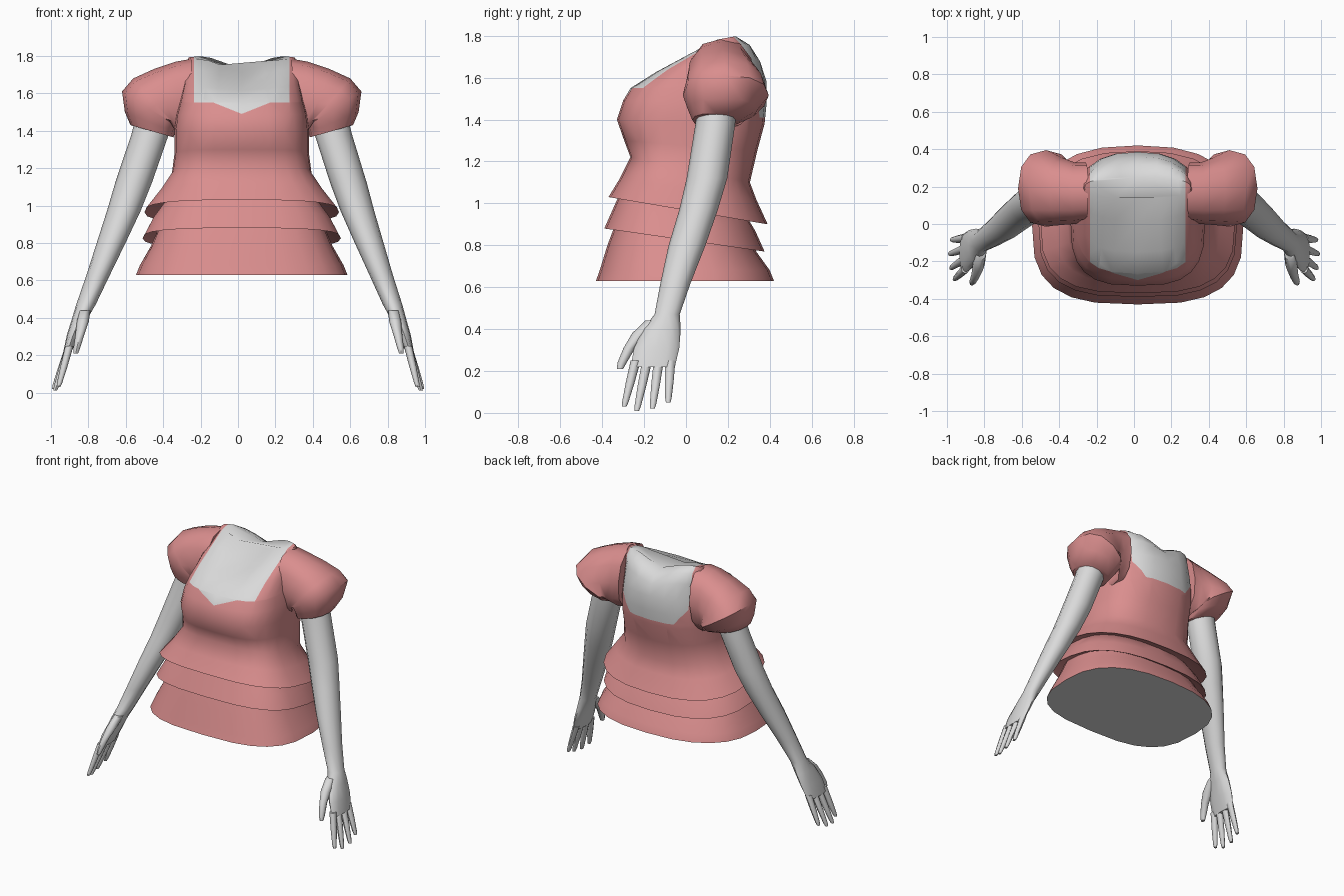
import bpy, bmesh, math
from mathutils import Vector

if "Cube" in bpy.data.objects:
    bpy.data.objects.remove(bpy.data.objects["Cube"])

C = 0.02  # body centre line


def material(name, rgb):
    m = bpy.data.materials.new(name)
    m.diffuse_color = (*rgb, 1)
    m.use_nodes = True
    m.node_tree.nodes["Principled BSDF"].inputs["Base Color"].default_value = m.diffuse_color
    return m


PINK = material("salmon cloth", (0.70, 0.27, 0.27))
GREY = material("pale grey skin", (0.70, 0.70, 0.70))


def power(v, n):
    return math.copysign(abs(v) ** (2 / n), v)


def loft(bm, rings):
    """Skin a list of equal point rings and close both ends."""
    vs = [[bm.verts.new(p) for p in r] for r in rings]
    k = len(vs[0])
    for a, b in zip(vs, vs[1:]):
        for i in range(k):
            j = (i + 1) % k
            bm.faces.new((a[i], a[j], b[j], b[i]))
    bm.faces.new(vs[0][::-1])
    bm.faces.new(vs[-1])


def finish(bm, name, mats, angle=50):
    bmesh.ops.recalc_face_normals(bm, faces=bm.faces)
    me = bpy.data.meshes.new(name)
    bm.to_mesh(me)
    bm.free()
    for m in mats:
        me.materials.append(m)
    ob = bpy.data.objects.new(name, me)
    bpy.context.collection.objects.link(ob)
    bpy.ops.object.select_all(action='DESELECT')
    ob.select_set(True)
    bpy.context.view_layer.objects.active = ob
    bpy.ops.object.shade_smooth_by_angle(angle=math.radians(angle))
    return ob


def body_ring(zf, yf, zb, yb, hw, k=24):
    """Tilted body section: squarer in front, rounder at the back."""
    pts = []
    for i in range(k):
        a = 2 * math.pi * i / k
        n = 3.0 if math.sin(a) < 0 else 2.5
        dx, s = hw * power(math.cos(a), n), power(math.sin(a), n)
        t = (s + 1) / 2
        z = zf + (zb - zf) * t
        # neck hollow between the shoulders
        z -= 0.07 * max(0, 1 - abs(dx) / 0.19) * min(1, max(0, (z - 1.6) / 0.15))
        pts.append((C + dx, yf + (yb - yf) * t, z))
    return pts


# Bodice with the first ruffle, rising to the bare shoulders
bm = bmesh.new()
loft(bm, [body_ring(*r) for r in (
    (1.06, -.31, .96, .27, .42), (1.03, -.37, .90, .39, .52),
    (1.12, -.315, 1.02, .335, .44), (1.22, -.265, 1.10, .305, .375),
    (1.30, -.295, 1.25, .34, .36), (1.40, -.33, 1.38, .375, .36),
    (1.49, -.30, 1.48, .385, .35), (1.55, -.265, 1.58, .385, .33),
    (1.63, -.15, 1.70, .36, .31), (1.72, .02, 1.765, .32, .30),
    (1.78, .14, 1.80, .25, .285))])


# Neckline: cut the surface along its edges, then colour the skin inside
def cut(co, no, keep):
    faces = [f for f in bm.faces if keep(f.calc_center_median())]
    geom = list({v for f in faces for v in f.verts}) + \
        list({e for f in faces for e in f.edges}) + faces
    bmesh.ops.bisect_plane(bm, geom=geom, plane_co=co, plane_no=no, dist=1e-4)


for s in (-1, 1):
    cut((C + s * .255, 0, 0), (1, 0, 0), lambda c: c.z > 1.35)
    cut((C, 0, 1.49), (-.4 * s, 0, 1),
        lambda c: c.y < 0 and c.z > 1.4 and 0 < s * (c.x - C) < .2)
    cut((C + s * .17, 0, 1.41), (-1.3 * s, 0, 1),
        lambda c: c.y > .25 and s * (c.x - C) > .1)
cut((0, 0, 1.55), (0, 0, 1), lambda c: c.y < .1)
cut((0, 0, 1.41), (0, 0, 1), lambda c: c.y > .1)
for f in bm.faces:
    c = f.calc_center_median()
    d = abs(c.x - C)
    edge = min(1.55, 1.49 + .4 * d) if c.y < .06 else 1.41 + 1.3 * max(0, d - .17)
    f.material_index = int(d < .255 and c.z > edge)
finish(bm, "bodice", (PINK, GREY))

# Lower ruffles, each tucked under the one above
for name, rings in (
    ("middle_ruffle", ((.91, -.32, .83, .28, .44), (.88, -.39, .77, .375, .53),
                       (.97, -.35, .87, .33, .48), (1.06, -.31, .97, .27, .41))),
    ("skirt", ((.63, -.43, .63, .42, .565), (.68, -.412, .68, .40, .545),
               (.80, -.375, .77, .335, .485), (.92, -.33, .86, .29, .44)))):
    bm = bmesh.new()
    loft(bm, [body_ring(*r) for r in rings])
    for f in bm.faces:  # plain closed underside
        f.material_index = int(f.calc_center_median().z < .631)
    finish(bm, name, (PINK, GREY))


def place(side, dx, y, z):
    """Mirror a limb point about a slightly leaning centre line."""
    return (side * dx + C * min(1, max(0, z / 1.4)), y, z)


def tube(bm, side, path, k, n=2.0):
    """Limb of level sections: (dx, y, z, x radius, y radius)."""
    loft(bm, [[place(side, x + rx * power(math.cos(a), n),
                     y + ry * power(math.sin(a), n), z)
               for a in (2 * math.pi * i / k for i in range(k))]
              for x, y, z, rx, ry in path])


for side, label in ((-1, "left"), (1, "right")):
    # Puffed sleeve: (outer x, z), (inner x, z), y centre, y radius
    bm = bmesh.new()
    rings = []
    for xo, zo, xi, zi, y, r in (
            (.265, 1.785, .29, 1.36, .17, .16), (.35, 1.77, .33, 1.35, .165, .165),
            (.47, 1.73, .34, 1.37, .175, .18), (.58, 1.68, .34, 1.40, .185, .195),
            (.64, 1.61, .34, 1.42, .19, .205), (.625, 1.50, .355, 1.39, .175, .165),
            (.595, 1.43, .365, 1.365, .145, .115)):
        ring = []
        for i in range(12):
            a = 2 * math.pi * i / 12
            u, v = power(math.cos(a), 2.4), power(math.sin(a), 2.4)
            t = (u + 1) / 2
            ring.append(place(side, xi + (xo - xi) * t, y + r * v, zi + (zo - zi) * t))
        rings.append(ring)
    loft(bm, rings)
    finish(bm, label + "_puff_sleeve", (PINK,))

    # Arm running into a flat palm
    bm = bmesh.new()
    tube(bm, side, ((.475, .15, 1.48, .09, .09), (.49, .14, 1.38, .10, .095),
                    (.575, .10, 1.12, .098, .097), (.625, .06, .97, .09, .092),
                    (.69, .005, .80, .077, .088), (.76, -.05, .62, .062, .072),
                    (.82, -.09, .47, .052, .06), (.85, -.115, .40, .042, .09),
                    (.885, -.14, .31, .034, .108), (.915, -.158, .22, .022, .105)), 12)
    finish(bm, label + "_arm", (GREY,))

    # Fingers: base y, tip x, tip y, tip z
    bm = bmesh.new()
    for yb, xt, yt, zt in ((-.24, .96, -.295, .03), (-.185, .978, -.235, .01),
                           (-.13, .985, -.16, .02), (-.075, .975, -.085, .05)):
        b, t = Vector((.905, yb, .25)), Vector((xt, yt, zt))
        tube(bm, side, [(*b.lerp(t, f), r, r * 1.1) for f, r in
                        ((0, .022), (.5, .019), (.9, .014), (1, .010))], 8)
    # Thumb
    tube(bm, side, ((.825, -.15, .44, .03, .045), (.835, -.215, .38, .032, .042),
                    (.85, -.27, .31, .024, .028), (.865, -.305, .24, .018, .022),
                    (.87, -.315, .21, .012, .015)), 8)
    finish(bm, label + "_fingers", (GREY,))
